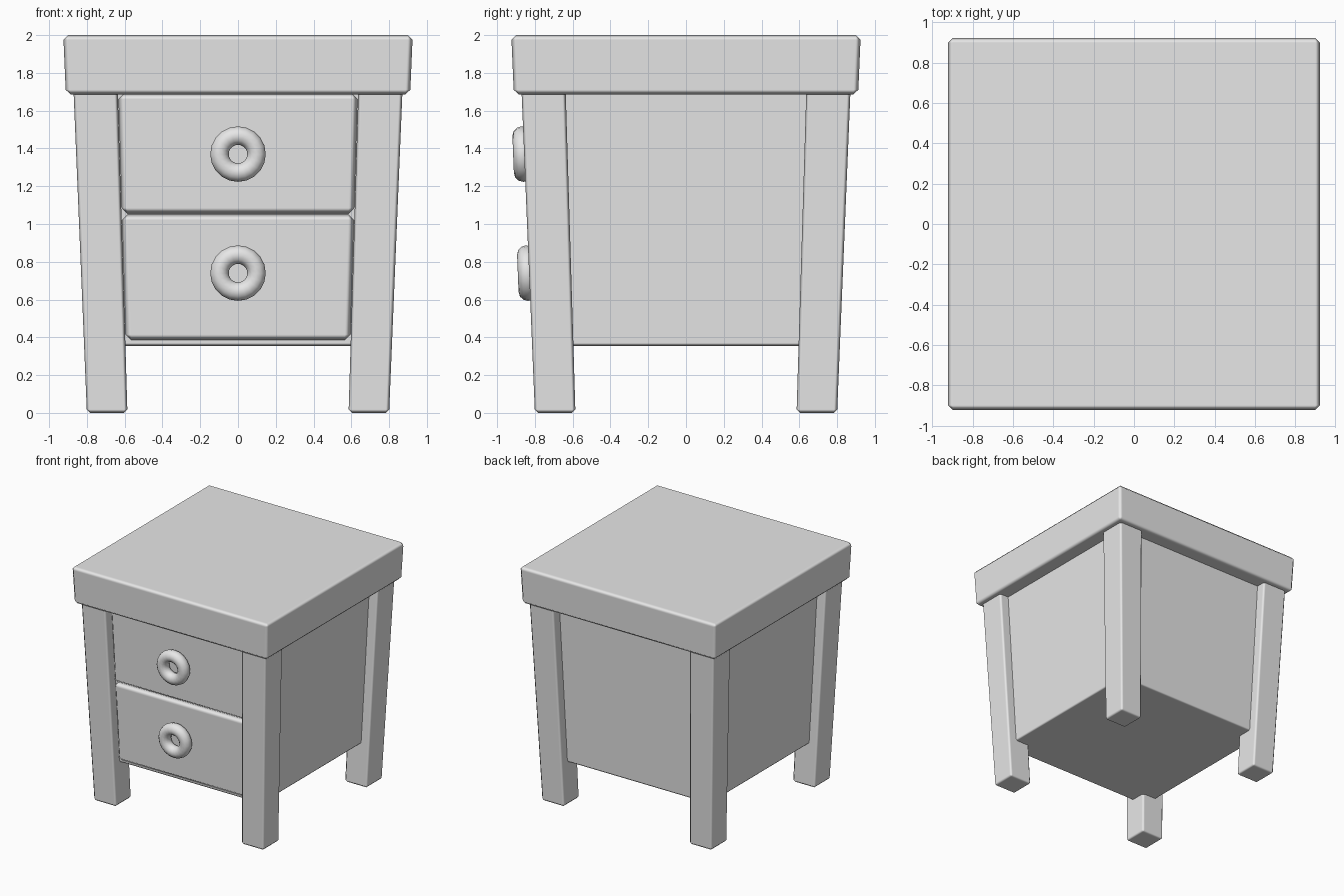
import bpy, bmesh, math

cube = bpy.data.objects.get("Cube")
if cube:
    bpy.data.objects.remove(cube, do_unlink=True)

grey = bpy.data.materials.new("plain grey")
grey.use_nodes = True
grey.diffuse_color = (0.8, 0.8, 0.8, 1)
grey.node_tree.nodes["Principled BSDF"].inputs["Base Color"].default_value = (0.8, 0.8, 0.8, 1)

HEIGHT = 2.0
SLOPE = 0.047


def taper(z):
    """Horizontal scale at height z: the whole piece narrows towards the floor."""
    return 1 - SLOPE * (HEIGHT - z)


def tapered_box(name, xs, ys, zs, bevel):
    """Box whose x and y limits are given at the top height, narrowed below it."""
    bm = bmesh.new()
    bmesh.ops.create_cube(bm, size=1)
    for v in bm.verts:
        z = zs[v.co.z > 0]
        v.co = (xs[v.co.x > 0] * taper(z), ys[v.co.y > 0] * taper(z), z)
    for f in bm.faces:
        f.smooth = True
    mesh = bpy.data.meshes.new(name)
    bm.to_mesh(mesh)
    bm.free()
    mesh.materials.append(grey)
    obj = bpy.data.objects.new(name, mesh)
    bpy.context.collection.objects.link(obj)
    mod = obj.modifiers.new("Bevel", "BEVEL")
    mod.width = bevel
    mod.segments = 1
    mod.harden_normals = True
    return obj


# Table top and cabinet body
tapered_box("table_top", (-0.925, 0.925), (-0.925, 0.925), (1.685, HEIGHT), 0.026)
tapered_box("cabinet_body", (-0.8, 0.8), (-0.8, 0.8), (0.355, 1.72), 0.015)

# Four splayed legs
for x_side, x_name in ((-1, "right"), (1, "left")):
    for y_side, y_name in ((-1, "front"), (1, "back")):
        xs = sorted((x_side * 0.646, x_side * 0.883))
        ys = sorted((y_side * 0.646, y_side * 0.883))
        tapered_box(f"{y_name}_{x_name}_leg", xs, ys, (0, 1.72), 0.018)

# Two drawers, each with a ring handle lying along its sloping front
FRONT = 0.838
for name, zs, handle_z in (("upper", (1.055, 1.69), 1.37), ("lower", (0.385, 1.05), 0.74)):
    tapered_box(f"{name}_drawer", (-0.643, 0.643), (-FRONT, -0.6), zs, 0.03)
    bpy.ops.mesh.primitive_torus_add(
        major_segments=20, minor_segments=12, major_radius=0.098, minor_radius=0.049,
        location=(0, -FRONT * taper(handle_z) - 0.053, handle_z),
        rotation=(math.pi / 2 + math.atan(SLOPE * FRONT), 0, 0))
    ring = bpy.context.object
    ring.name = f"{name}_drawer_handle"
    ring.data.materials.append(grey)
    bpy.ops.object.shade_smooth()
